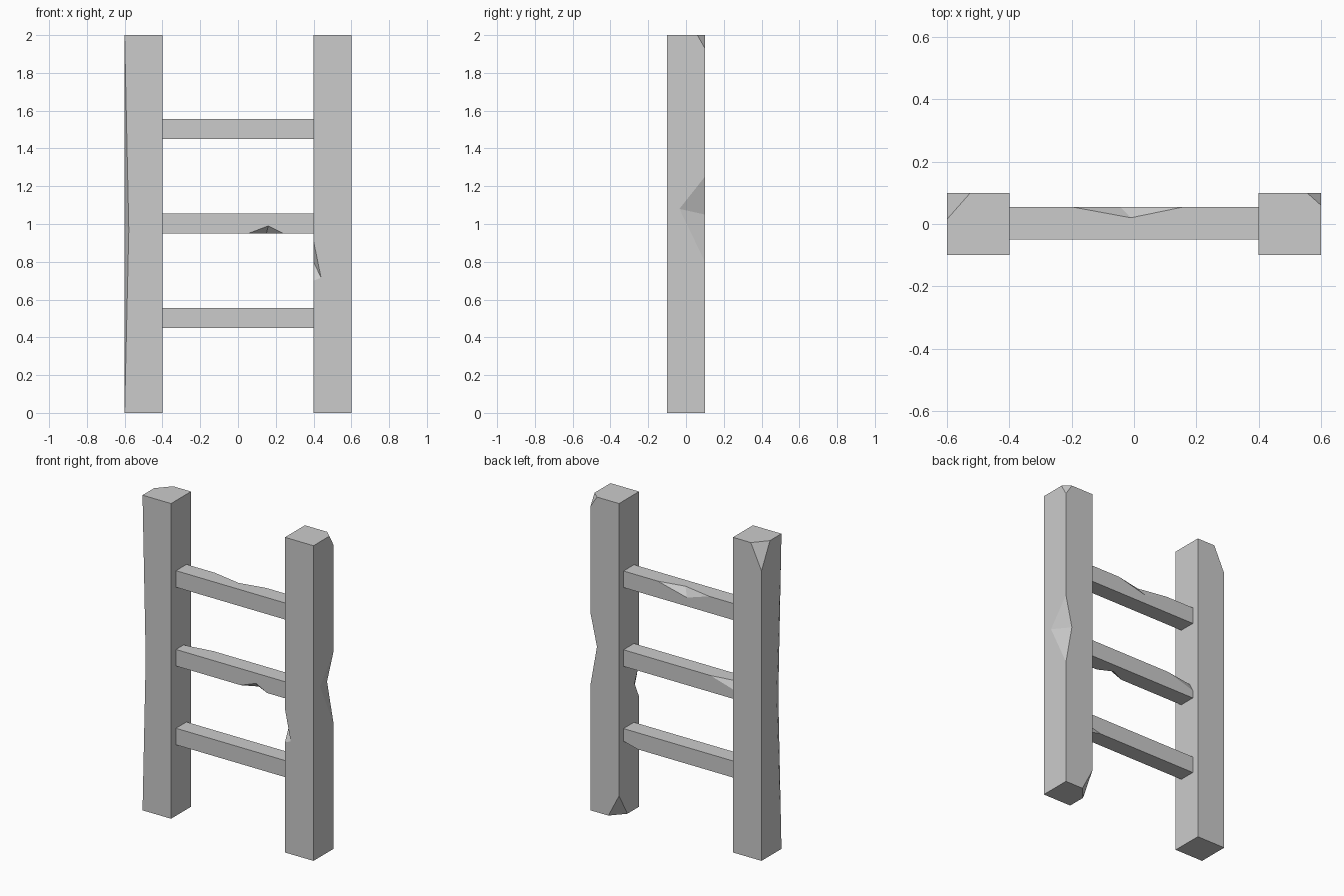
import bpy, bmesh
from mathutils import Vector

if "Cube" in bpy.data.objects:
    bpy.data.objects.remove(bpy.data.objects["Cube"])


def box(name, lo, hi):
    lo, hi = Vector(lo), Vector(hi)
    bm = bmesh.new()
    bmesh.ops.create_cube(bm, size=1)
    for v in bm.verts:
        v.co = (lo + hi) / 2 + v.co * (hi - lo)
    me = bpy.data.meshes.new(name)
    bm.to_mesh(me)
    bm.free()
    ob = bpy.data.objects.new(name, me)
    bpy.context.collection.objects.link(ob)
    return ob


def chip(ob, outer, inner):
    # Cut a tetrahedral chip: outer points lie on the lost edge or corner,
    # inner points bound the fresh cut; enlarged about the cut so it pokes out.
    outer, inner = [Vector(p) for p in outer], [Vector(p) for p in inner]
    mid = sum(inner, Vector()) / len(inner)
    bm = bmesh.new()
    for p in outer + inner:
        bm.verts.new(mid + (p - mid) * 1.5)
    bmesh.ops.convex_hull(bm, input=bm.verts[:])
    bmesh.ops.recalc_face_normals(bm, faces=bm.faces[:])
    me = bpy.data.meshes.new("chip_cutter")
    bm.to_mesh(me)
    bm.free()
    cutter = bpy.data.objects.new("chip_cutter", me)
    cutter.hide_render = True
    bpy.context.collection.objects.link(cutter)
    mod = ob.modifiers.new("chip", 'BOOLEAN')
    mod.operation, mod.solver, mod.object = 'DIFFERENCE', 'EXACT', cutter
    dg = bpy.context.evaluated_depsgraph_get()
    dg.update()
    result = bpy.data.meshes.new_from_object(ob.evaluated_get(dg))
    ob.modifiers.clear()
    ob.data = result
    bpy.data.objects.remove(cutter)


# Posts
right = box("right_post", (0.4, -0.1, 0), (0.6, 0.1, 2))
left = box("left_post", (-0.6, -0.1, 0), (-0.4, 0.1, 2))

# Rungs
low, middle, top = [box(n + "_rung", (-0.4, -0.05, z), (0.4, 0.055, z + 0.105))
                    for n, z in (("low", 0.45), ("middle", 0.95), ("top", 1.45))]

# Right post damage: top corner, back edge, bottom corner, front inner edge
chip(right, [(0.6, 0.1, 2)], [(0.555, 0.1, 2), (0.6, 0.06, 2), (0.6, 0.1, 1.93)])
chip(right, [(0.6, 0.1, 1.25), (0.6, 0.1, 0.8)], [(0.6, -0.035, 1.08), (0.555, 0.1, 1.05)])
chip(right, [(0.4, 0.1, 0)], [(0.475, 0.1, 0), (0.4, 0.016, 0), (0.4, 0.1, 0.145)])
chip(right, [(0.4, -0.1, 0.91), (0.4, -0.1, 0.7)], [(0.44, -0.1, 0.715), (0.4, -0.055, 0.8)])

# Left post damage: top corner, long worn front edge
chip(left, [(-0.6, 0.1, 2)], [(-0.525, 0.1, 2), (-0.6, 0.015, 2), (-0.6, 0.1, 1.84)])
chip(left, [(-0.6, -0.1, 1.99), (-0.6, -0.1, 0.01)], [(-0.578, -0.1, 0.97), (-0.6, -0.05, 1.0)])

# Rung damage
chip(top, [(-0.2, 0.055, 1.555), (0.16, 0.055, 1.555)], [(-0.01, 0.02, 1.555), (-0.045, 0.055, 1.505)])
chip(middle, [(0.055, -0.05, 0.95), (0.24, -0.05, 0.95)], [(0.16, -0.05, 0.99), (0.15, -0.005, 0.95)])
chip(middle, [(-0.4, 0.055, 1.055)], [(-0.21, 0.055, 1.055), (-0.4, 0.025, 1.055), (-0.4, 0.055, 1.0)])
chip(low, [(0.4, 0.055, 0.45)], [(0.3, 0.055, 0.45), (0.4, 0.02, 0.45), (0.4, 0.055, 0.475)])
